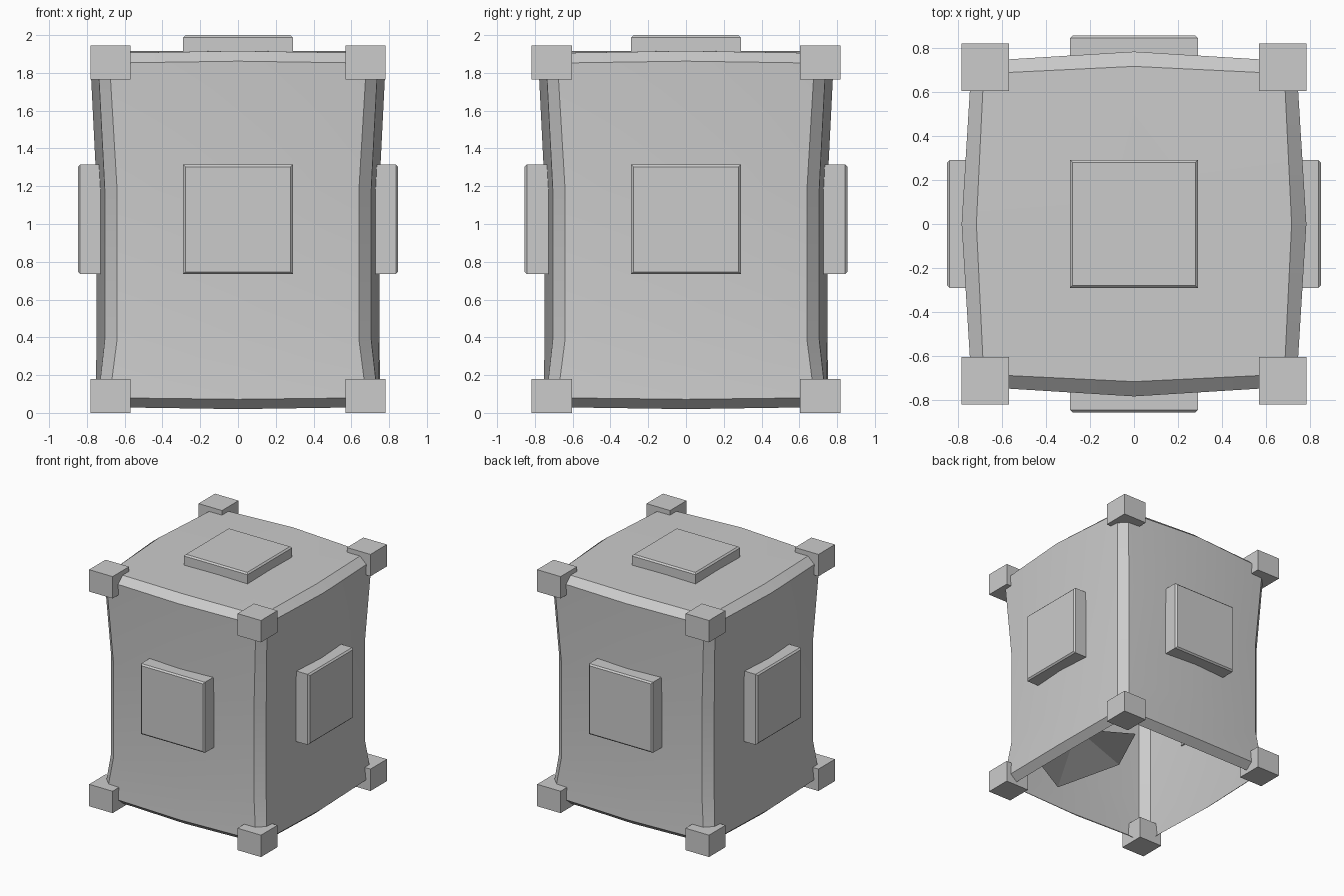
import bpy, bmesh, math
from mathutils import Matrix, Vector

if "Cube" in bpy.data.objects:
    bpy.data.objects.remove(bpy.data.objects["Cube"])

grey = bpy.data.materials.new("plain_grey")
grey.diffuse_color = (0.6, 0.6, 0.6, 1)
grey.use_nodes = True
grey.node_tree.nodes["Principled BSDF"].inputs["Base Color"].default_value = grey.diffuse_color


def finish(bm, name, smooth=False):
    mesh = bpy.data.meshes.new(name)
    bm.to_mesh(mesh)
    bm.free()
    mesh.materials.append(grey)
    ob = bpy.data.objects.new(name, mesh)
    bpy.context.collection.objects.link(ob)
    if smooth:
        bpy.ops.object.select_all(action='DESELECT')
        ob.select_set(True)
        bpy.context.view_layer.objects.active = ob
        bpy.ops.object.shade_smooth_by_angle(angle=math.radians(25))
    return ob


def box(bm, lo, hi):
    lo, hi = Vector(lo), Vector(hi)
    m = Matrix.Translation((lo + hi) / 2) @ Matrix.Diagonal((*(hi - lo), 1))
    return bmesh.ops.create_cube(bm, size=1, matrix=m)["verts"]


# Body: bulged, pinched shell with chamfered edges, open underneath
# level: mid bulge, face distance at corner, face half width, corner z, mid z
levels = [
    (0.695, 0.680, 0.680, 0.030, 0.020),
    (0.755, 0.740, 0.680, 0.080, 0.072),
    (0.748, 0.705, 0.640, 0.390, 0.390),
    (0.748, 0.705, 0.640, 1.180, 1.180),
    (0.782, 0.740, 0.680, 1.852, 1.862),
    (0.715, 0.682, 0.682, 1.905, 1.916),
]
bm = bmesh.new()
rings = []
for mid, out, half, zc, zm in levels:
    ring = []
    for k in range(4):
        rot = Matrix.Rotation(k * math.pi / 2, 3, 'Z')
        for p in ((out, -half, zc), (mid, 0, zm), (out, half, zc)):
            ring.append(bm.verts.new(rot @ Vector(p)))
    rings.append(ring)
for a, b in zip(rings, rings[1:]):
    for i in range(12):
        j = (i + 1) % 12
        bm.faces.new((a[i], a[j], b[j], b[i]))
crown = bm.verts.new((0, 0, 1.918))
for i in range(12):
    if i % 3 != 2:
        bm.faces.new((rings[-1][i], rings[-1][i + 1], crown))
bmesh.ops.remove_doubles(bm, verts=bm.verts[:], dist=0.001)
finish(bm, "body_shell", True)

# Corner blocks
for sx in (-1, 1):
    for sy in (-1, 1):
        for z in (0, 1.765):
            bm = bmesh.new()
            x, y = sx * 0.675, sy * 0.711
            box(bm, (x - 0.107, y - 0.107, z), (x + 0.107, y + 0.107, z + 0.18))
            finish(bm, "corner_block")


# Raised panels with a small chamfer around the outer face
def panel(name, matrix, base, outer):
    bm = bmesh.new()
    box(bm, (-0.29, -0.29, base), (0.29, 0.29, outer))
    rim = [e for e in bm.edges if all(v.co.z > outer - 1e-4 for v in e.verts)]
    bmesh.ops.bevel(bm, geom=rim, offset=0.012, segments=1, affect='EDGES')
    bm.transform(matrix)
    finish(bm, name)


panel("top_panel", Matrix.Identity(4), 1.905, 2.0)
for k, side in enumerate(("front", "right", "back", "left")):
    turn = Matrix.Rotation(k * math.pi / 2, 4, 'Z') @ Matrix.Rotation(math.pi / 2, 4, 'X')
    panel(side + "_panel", Matrix.Translation((0, 0, 1.025)) @ turn,
          0.72, 0.855 if k % 2 == 0 else 0.848)

# Folded flap inside the open underside
bm = bmesh.new()
a, b, c, d, e = [bm.verts.new(p) for p in (
    (0.66, -0.33, 0.06), (0.36, -0.49, 0.05), (0.21, 0.07, 0.06),
    (0.42, 0.52, 0.06), (0.66, 0.10, 0.20))]
bm.faces.new((a, e, b))
bm.faces.new((b, e, c))
bm.faces.new((c, e, d))
finish(bm, "inner_flap")
